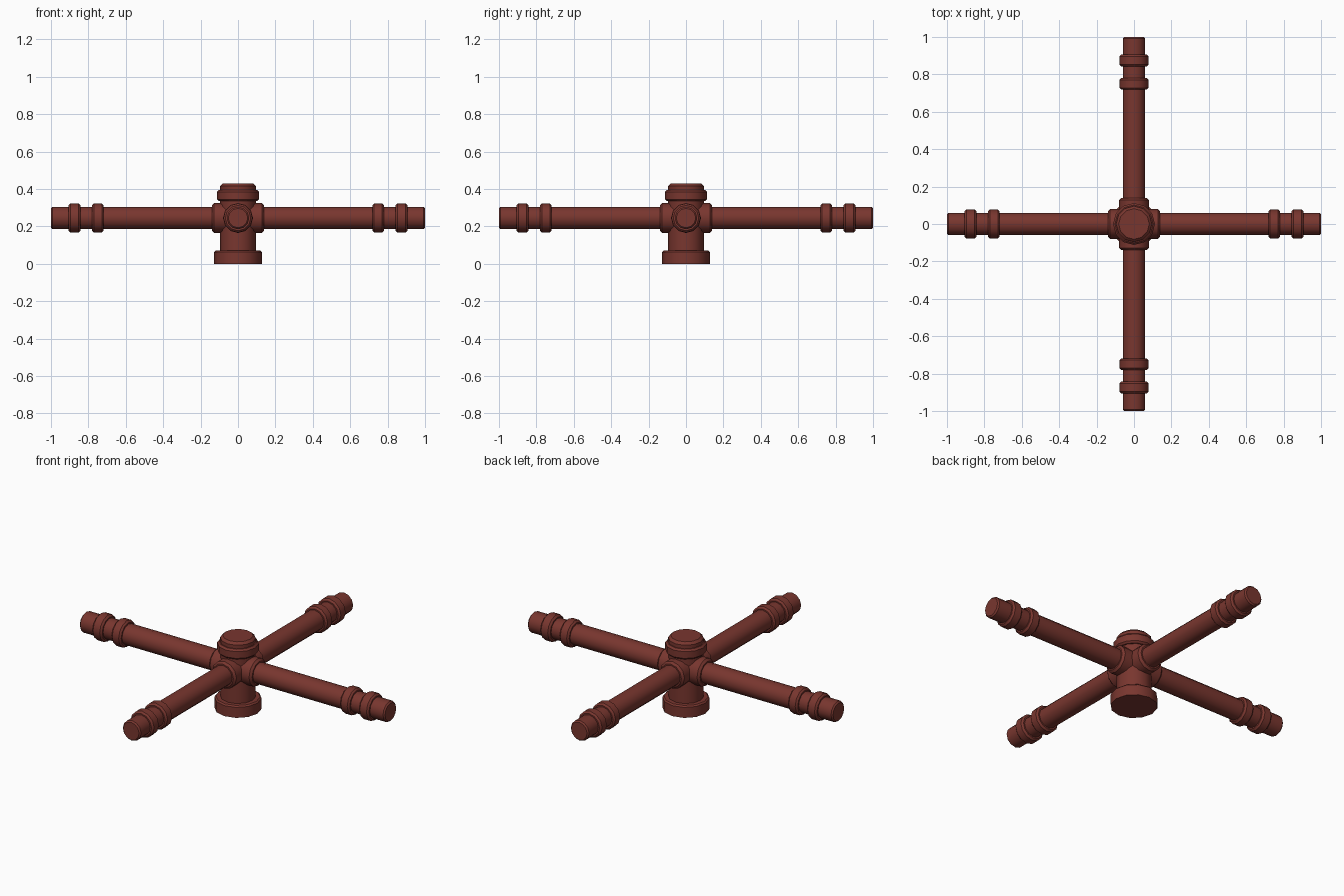
import bpy, bmesh, math
from mathutils import Matrix

cube = bpy.data.objects.get("Cube")
if cube:
    bpy.data.objects.remove(cube, do_unlink=True)

RUST = (0.19, 0.037, 0.028, 1.0)
mat = bpy.data.materials.new("rust red metal")
mat.use_nodes = True
mat.diffuse_color = RUST
mat.node_tree.nodes["Principled BSDF"].inputs["Base Color"].default_value = RUST

SIDES = 12
ARM_Z = 0.245


def lathe(name, profile, matrix=Matrix()):
    """Spin a (radius, height) profile about z into a closed solid."""
    bm = bmesh.new()
    rings = []
    for r, h in profile:
        angles = [2 * math.pi * i / SIDES for i in range(SIDES)]
        rings.append([bm.verts.new((r * math.cos(a), r * math.sin(a), h)) for a in angles])
    for low, high in zip(rings, rings[1:]):
        for i in range(SIDES):
            j = (i + 1) % SIDES
            bm.faces.new((low[i], low[j], high[j], high[i]))
    bm.faces.new(rings[0][::-1])
    bm.faces.new(rings[-1])
    bm.transform(matrix)
    mesh = bpy.data.meshes.new(name)
    bm.to_mesh(mesh)
    bm.free()
    mesh.materials.append(mat)
    obj = bpy.data.objects.new(name, mesh)
    bpy.context.collection.objects.link(obj)
    bpy.ops.object.select_all(action="DESELECT")
    obj.select_set(True)
    bpy.context.view_layer.objects.active = obj
    bpy.ops.object.shade_smooth_by_angle(angle=math.radians(35))
    return obj


def rounded(radius, start, end, c=0.01):
    """Cylinder profile with chamfered rims."""
    return [(radius - c, start), (radius, start + c), (radius, end - c), (radius - c, end)]


# Upright hub: foot, post and cap
lathe("base_flange", [(0.127, 0), (0.127, 0.062), (0.119, 0.07)])
lathe("center_post", [(0.095, 0.05), (0.095, 0.36)])
lathe("cap_collar", rounded(0.112, 0.335, 0.395))
lathe("cap_top", rounded(0.096, 0.37, 0.43, 0.014))

# Four pipe arms with a hub collar and two end rings
for k, side in enumerate(("left", "back", "right", "front")):
    place = (Matrix.Translation((0, 0, ARM_Z))
             @ Matrix.Rotation(k * math.pi / 2, 4, "Z")
             @ Matrix.Rotation(math.pi / 2, 4, "Y"))
    lathe(side + "_pipe", [(0.06, 0), (0.06, 0.992), (0.052, 1.0)], place)
    lathe(side + "_hub_collar", [(0.08, 0), (0.08, 0.128), (0.068, 0.14)], place)
    lathe(side + "_inner_ring", rounded(0.078, 0.718, 0.78), place)
    lathe(side + "_outer_ring", rounded(0.078, 0.842, 0.906), place)
